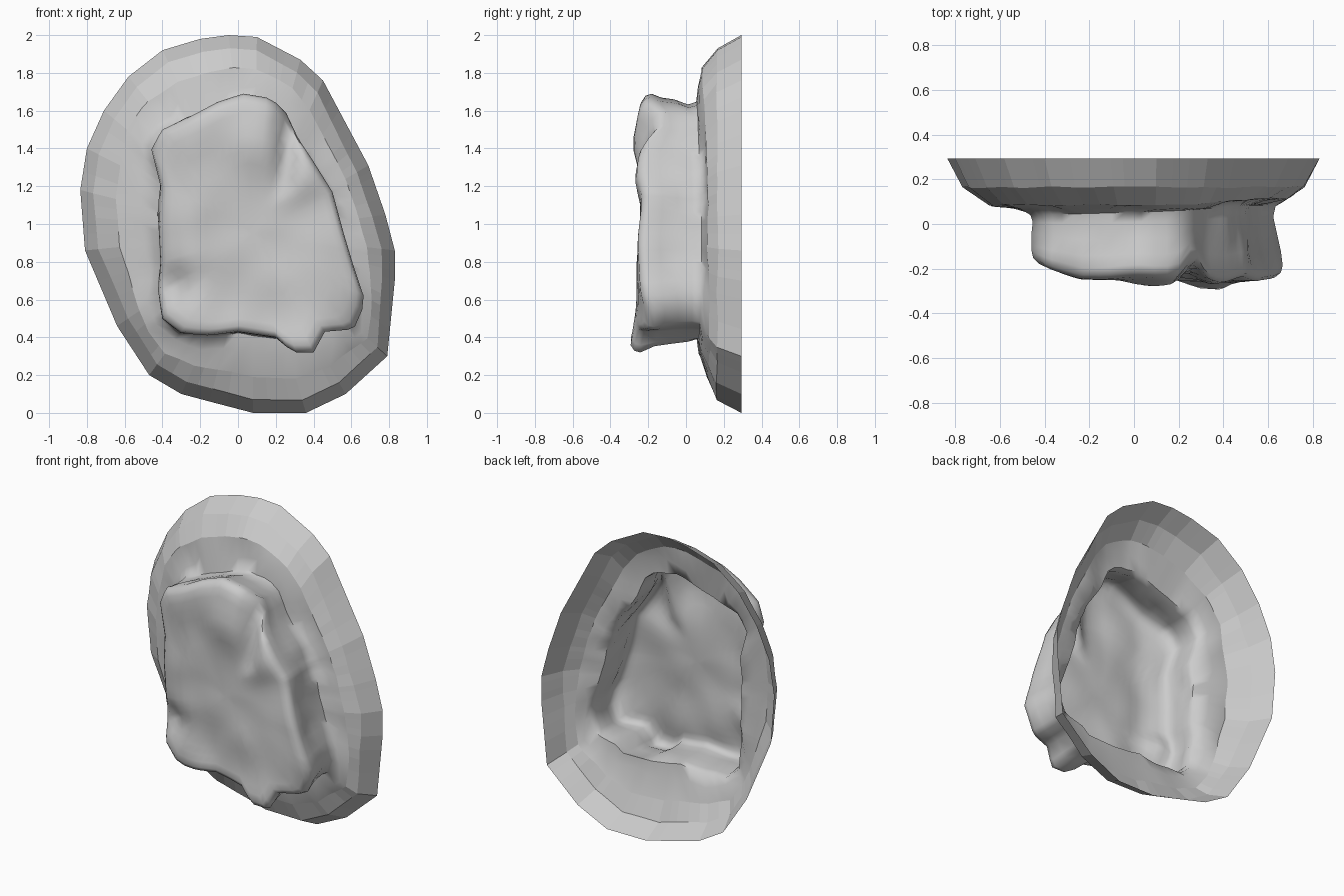
import bpy, bmesh, math
from mathutils import Vector, noise

if "Cube" in bpy.data.objects:
    bpy.data.objects.remove(bpy.data.objects["Cube"])

CX, CZ = 0.08, 0.95

# Outlines in (x, z): outer rim and raised block
RIM = [(-.05, 2), (.1, 1.99), (.33, 1.87), (.45, 1.76), (.69, 1.31), (.78, 1.05), (.83, .86),
       (.83, .7), (.79, .3), (.57, .1), (.36, 0), (.08, 0), (-.15, .06), (-.3, .1), (-.47, .2),
       (-.64, .46), (-.81, .86), (-.835, 1.18), (-.8, 1.4), (-.71, 1.6), (-.58, 1.78),
       (-.4, 1.92), (-.2, 1.98)]
BLOCK = [(.03, 1.69), (.15, 1.67), (.24, 1.62), (.32, 1.45), (.4, 1.33), (.5, 1.17), (.56, .95),
         (.62, .75), (.665, .62), (.65, .47), (.58, .44), (.46, .43), (.4, .32), (.29, .32),
         (.2, .4), (0, .43), (-.15, .41), (-.3, .42), (-.4, .5), (-.42, .65), (-.41, .8),
         (-.42, 1), (-.41, 1.2), (-.46, 1.4), (-.4, 1.5), (-.25, 1.57), (-.1, 1.65)]


def angle(p):
    return math.atan2(p[1] - CZ, p[0] - CX)


def reach(poly, a):
    """Distance from the centre to the outline in direction a."""
    dx, dz = math.cos(a), math.sin(a)
    best = 0
    for p, q in zip(poly, poly[1:] + poly[:1]):
        px, pz, ex, ez = p[0] - CX, p[1] - CZ, q[0] - p[0], q[1] - p[1]
        den = dx * ez - dz * ex
        if abs(den) > 1e-9:
            r = (px * ez - pz * ex) / den
            s = (px * dz - pz * dx) / den
            if -1e-4 <= s <= 1 + 1e-4:
                best = max(best, r)
    return best


# Soft bumps on the front face: x, z, radius, depth change
BUMPS = [(.1, 1.42, .14, -.04), (.35, .36, .14, -.05), (.42, .7, .15, -.025),
         (-.34, .68, .1, .07), (-.05, .6, .15, .025), (0, 1.05, .25, .015),
         (.66, .5, .1, .04), (.36, 1.25, .1, -.02)]


def front_y(x, z):
    y = -.245 + .35 * max(0, -.24 - x) + .2 * max(0, z - 1.57)
    for bx, bz, r, d in BUMPS:
        y += d * math.exp(-((x - bx) ** 2 + (z - bz) ** 2) / (r * r))
    # Groove running down from the upper right corner
    t = min(1, max(0, (1.6 - z) / .45))
    gap = (x - .28 + .04 * t) ** 2 + max(0, 1.15 - z) ** 2
    y += .1 * (1 - t) ** .6 * math.exp(-gap / .003)
    y += .014 * noise.noise(Vector((x * 5, z * 5, 2)))
    return max(-.293, y)


# Columns pass through every rim corner and most block corners
angles = [angle(p) for p in RIM]
for p in BLOCK:
    if all(abs(angle(p) - a) > .045 for a in angles):
        angles.append(angle(p))
for i in range(72):
    a = -math.pi + i * math.tau / 72
    if all(abs(a - b) > .045 for b in angles):
        angles.append(a)
angles.sort()

columns = []
for a in angles:
    c, s = math.cos(a), math.sin(a)

    def point(r, y):
        return (CX + r * c, y, CZ + r * s)

    def wobble(seed, size, f=5):
        return size * noise.noise(Vector((c * f, s * f, seed + .3)))

    rim, block = reach(RIM, a), reach(BLOCK, a)
    # The block is undercut along its top and right side
    base = block * (.99 - .06 * max(0, s) ** 4 - .08 * max(0, c) ** 2) + wobble(1, .015)
    if s < 0:
        base = min(base, .545 / -s)
    bevel = rim - .07
    right = .035 * max(0, c)
    y0 = .055 + .8 * right + .02 * min(0, c)
    # Bevelled rim and uneven flange
    col = [point(rim, .293), point(bevel, .165 + wobble(2, .01)),
           point(base + (bevel - base) * .66, .082 + right + .025 * max(0, -s) + wobble(3, .015)),
           point(base + (bevel - base) * (.32 + wobble(4, .2)), .07 + right + wobble(5, .02)),
           point(base + .012, y0)]
    # Block walls
    for k in (.15, .4, .65):
        r = base + (block - base) * k
        x, _, z = point(r, 0)
        r += .02 * noise.noise(Vector((x * 6, k * 4, z * 6)))
        col.append(point(r, y0 + (front_y(x, z) - y0) * k))
    # Rounded front edge, then the uneven front face
    for k, dy in ((1, .045), (.985, .015), (.94, 0), (.87, 0), (.79, 0), (.7, 0), (.6, 0),
                  (.5, 0), (.4, 0), (.3, 0), (.2, 0), (.1, 0)):
        x, _, z = point(block * k, 0)
        col.append(point(block * k, front_y(x, z) + dy))
    columns.append(col)

bm = bmesh.new()
rings = [[bm.verts.new(co) for co in ring] for ring in zip(*columns)]
n = len(angles)
for row, (outer, inner) in enumerate(zip(rings, rings[1:])):
    for i in range(n):
        j = (i + 1) % n
        f = bm.faces.new((outer[i], inner[i], inner[j], outer[j]))
        f.smooth = row > 1
tip = bm.verts.new((CX, front_y(CX, CZ), CZ))
for i in range(n):
    bm.faces.new((rings[-1][i], tip, rings[-1][(i + 1) % n])).smooth = True
bmesh.ops.recalc_face_normals(bm, faces=bm.faces[:])
bm.normal_update()
if tip.normal.y > 0:
    bmesh.ops.reverse_faces(bm, faces=bm.faces[:])
smooth = [f.smooth for f in bm.faces]

# Open-backed shell: faceted rim, smooth block
mesh = bpy.data.meshes.new("cast_shell")
bm.to_mesh(mesh)
bm.free()
shell = bpy.data.objects.new("cast_shell", mesh)
bpy.context.collection.objects.link(shell)
bpy.context.view_layer.objects.active = shell
shell.select_set(True)
bpy.ops.object.shade_smooth_by_angle(angle=math.radians(60))
for poly, keep in zip(mesh.polygons, smooth):
    poly.use_smooth = keep
